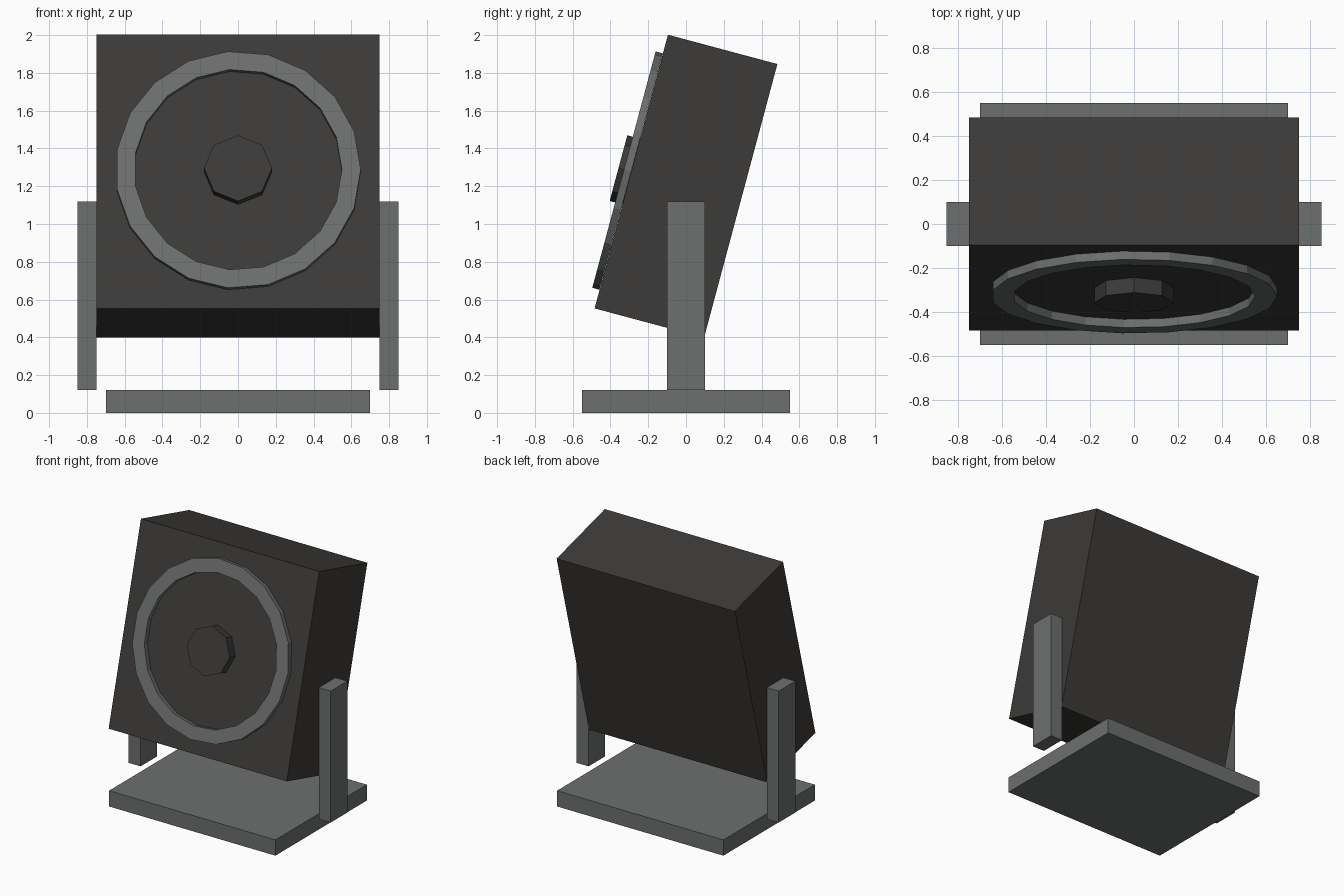
import bpy, bmesh
from math import cos, sin, pi, radians
from mathutils import Matrix

if "Cube" in bpy.data.objects:
    bpy.data.objects.remove(bpy.data.objects["Cube"])

TILT = Matrix.Translation((0, 0, 1.2)) @ Matrix.Rotation(radians(-15), 4, 'X')


def material(name, color):
    mat = bpy.data.materials.new(name)
    mat.diffuse_color = color
    mat.use_nodes = True
    mat.node_tree.nodes["Principled BSDF"].inputs["Base Color"].default_value = mat.diffuse_color
    return mat


DARK = material("dark_casing", (0.045, 0.043, 0.041, 1))
METAL = material("grey_metal", (0.15, 0.16, 0.157, 1))


def finish(name, bm, mat, matrix=Matrix()):
    bm.transform(matrix)
    bmesh.ops.recalc_face_normals(bm, faces=bm.faces)
    mesh = bpy.data.meshes.new(name)
    bm.to_mesh(mesh)
    bm.free()
    mesh.materials.append(mat)
    obj = bpy.data.objects.new(name, mesh)
    bpy.context.collection.objects.link(obj)
    return obj


def box(name, center, size, mat, matrix=Matrix()):
    bm = bmesh.new()
    bmesh.ops.create_cube(bm, size=1, matrix=Matrix.Translation(center) @ Matrix.Diagonal((*size, 1)))
    return finish(name, bm, mat, matrix)


def disc_ring(name, outer, inner, back, front, sides, mat):
    """Rectangular section swept round the local y axis."""
    bm = bmesh.new()
    section = [(outer, back), (outer, front), (inner, front), (inner, back)]
    loops = [[bm.verts.new((r * cos(2 * pi * i / sides), y, r * sin(2 * pi * i / sides)))
              for r, y in section] for i in range(sides)]
    for i in range(sides):
        a, b = loops[i], loops[(i + 1) % sides]
        for j in range(4):
            k = (j + 1) % 4
            bm.faces.new((a[j], a[k], b[k], b[j]))
    return finish(name, bm, mat, TILT)


# Stand: base plate and two side arms
box("base_plate", (0, 0, 0.06), (1.4, 1.1, 0.12), METAL)
for side, label in ((-1, "left"), (1, "right")):
    box(label + "_arm", (side * 0.8, 0, 0.62), (0.1, 0.2, 1.0), METAL)

# Tilted lamp housing
box("lamp_housing", (0, 0, 0), (1.5, 0.6, 1.5), DARK, TILT)

# Rim on the front face
disc_ring("front_rim", 0.65, 0.55, -0.301, -0.34, 19, METAL)

# Octagonal hub in the middle of the front face
bm = bmesh.new()
bmesh.ops.create_cone(bm, cap_ends=True, segments=8, radius1=0.18, radius2=0.18, depth=0.07,
                      matrix=Matrix.Translation((0, -0.335, 0)) @ Matrix.Rotation(pi / 2, 4, 'X'))
finish("center_hub", bm, DARK, TILT)
